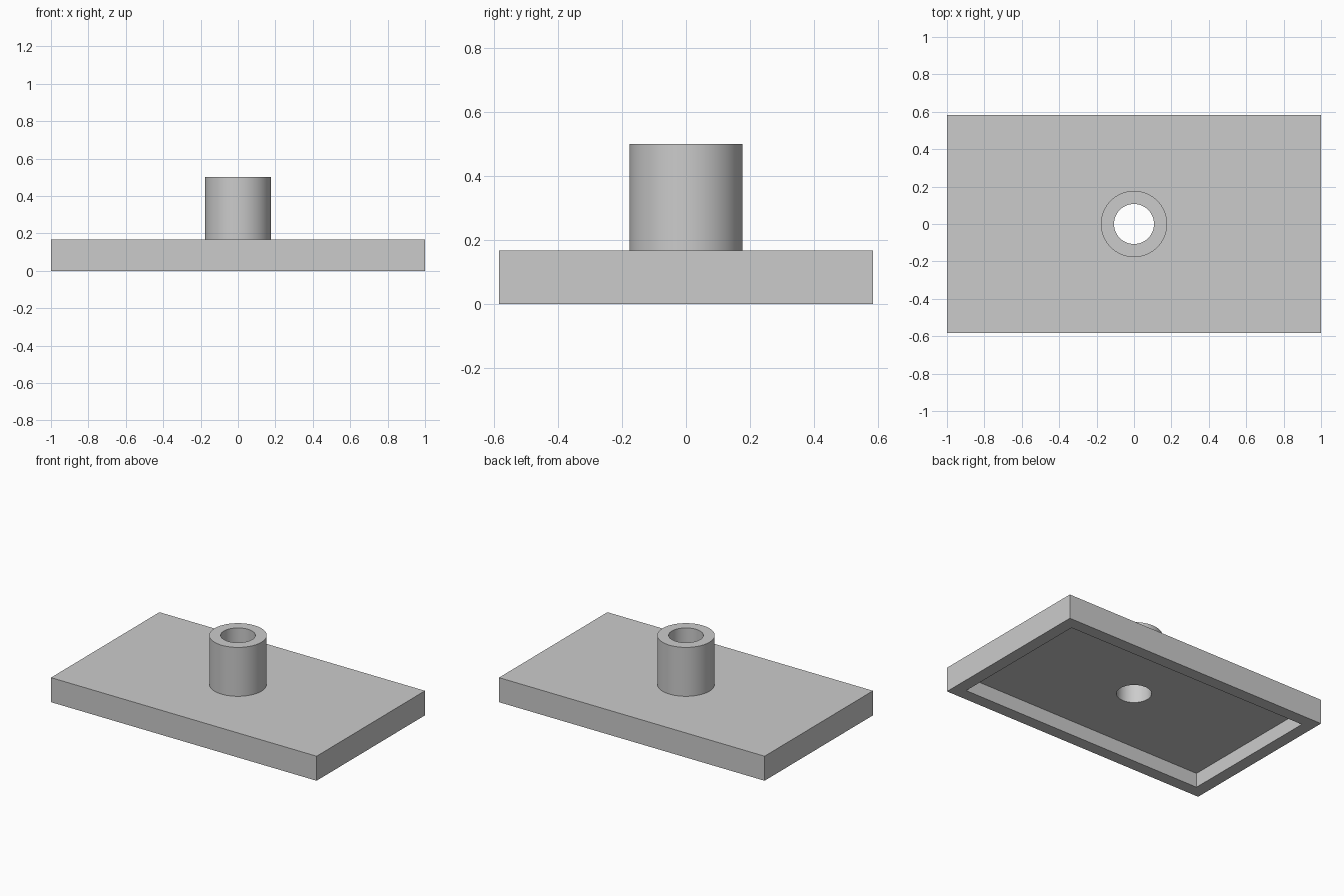
import bpy, math

if "Cube" in bpy.data.objects:
    bpy.data.objects.remove(bpy.data.objects["Cube"])

LENGTH, WIDTH = 2.0, 1.166
PLATE_H, TOTAL_H = 0.167, 0.50
WALL, RECESS = 0.083, 0.097
BOSS_R, HOLE_R = 0.177, 0.107
SIDES = 64

grey = bpy.data.materials.new("plain grey")
grey.diffuse_color = (0.6, 0.6, 0.6, 1)
grey.use_nodes = True
grey.node_tree.nodes["Principled BSDF"].inputs["Base Color"].default_value = grey.diffuse_color


def box(name, sx, sy, z0, z1):
    bpy.ops.mesh.primitive_cube_add(size=1, location=(0, 0, (z0 + z1) / 2))
    ob = bpy.context.object
    ob.name = name
    ob.scale = (sx, sy, z1 - z0)
    bpy.ops.object.transform_apply(location=True, rotation=False, scale=True)
    ob.data.materials.append(grey)
    return ob


def cylinder(name, r, z0, z1):
    bpy.ops.mesh.primitive_cylinder_add(vertices=SIDES, radius=r, depth=z1 - z0,
                                        location=(0, 0, (z0 + z1) / 2))
    ob = bpy.context.object
    ob.name = name
    bpy.ops.object.transform_apply(location=True, rotation=False, scale=True)
    ob.data.materials.append(grey)
    return ob


def combine(target, other, operation):
    mod = target.modifiers.new(operation.lower(), 'BOOLEAN')
    mod.operation, mod.object, mod.solver = operation, other, 'EXACT'
    bpy.ops.object.select_all(action='DESELECT')
    bpy.context.view_layer.objects.active = target
    target.select_set(True)
    bpy.ops.object.modifier_apply(modifier=mod.name)
    bpy.data.objects.remove(other, do_unlink=True)


# Plate, hollow underneath
base = box("base_plate_with_collar", LENGTH, WIDTH, 0, PLATE_H)
combine(base, box("recess_cutter", LENGTH - 2 * WALL, WIDTH - 2 * WALL, -0.1, RECESS),
        'DIFFERENCE')
# Collar on top, bored right through
combine(base, cylinder("collar", BOSS_R, (RECESS + PLATE_H) / 2, TOTAL_H), 'UNION')
combine(base, cylinder("bore_cutter", HOLE_R, -0.2, TOTAL_H + 0.2), 'DIFFERENCE')

# Smooth round walls, sharp edges elsewhere
bpy.context.view_layer.objects.active = base
base.select_set(True)
bpy.ops.object.shade_smooth_by_angle(angle=math.radians(30))
